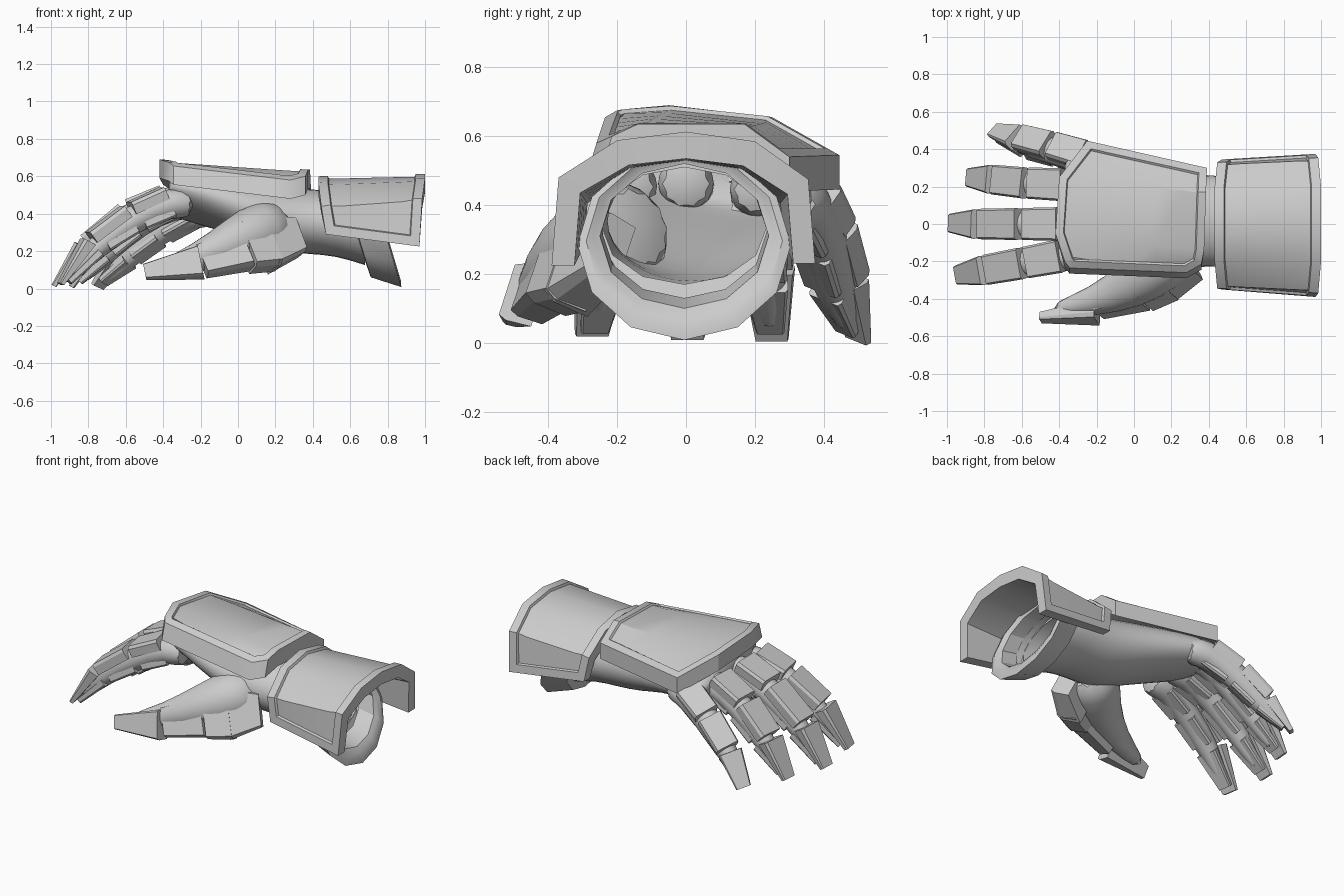
import bpy, bmesh, math
from mathutils import Vector as V

if "Cube" in bpy.data.objects:
    bpy.data.objects.remove(bpy.data.objects["Cube"])


def finish(name, bm, smooth=None):
    bmesh.ops.recalc_face_normals(bm, faces=bm.faces)
    me = bpy.data.meshes.new(name)
    bm.to_mesh(me)
    bm.free()
    ob = bpy.data.objects.new(name, me)
    bpy.context.collection.objects.link(ob)
    if smooth:
        bpy.ops.object.select_all(action='DESELECT')
        ob.select_set(True)
        bpy.context.view_layer.objects.active = ob
        bpy.ops.object.shade_smooth_by_angle(angle=math.radians(smooth))
    return ob


def loft(name, rings, cap0=True, cap1=True, smooth=None, subsurf=0):
    bm = bmesh.new()
    vs = [[bm.verts.new(p) for p in r] for r in rings]
    n = len(vs[0])
    for a, b in zip(vs, vs[1:]):
        for i in range(n):
            bm.faces.new((a[i], a[(i + 1) % n], b[(i + 1) % n], b[i]))
    if cap0:
        bm.faces.new(vs[0])
    if cap1:
        bm.faces.new(vs[-1])
    ob = finish(name, bm, smooth)
    if subsurf:
        m = ob.modifiers.new("round", 'SUBSURF')
        m.levels = m.render_levels = subsurf
    return ob


def ellipse(x, cy, cz, ry, rz, n=12, shear=0.0, roll=0.0):
    pts = []
    for i in range(n):
        a = 2 * math.pi * i / n
        y, z = ry * math.cos(a), rz * math.sin(a)
        y, z = (y * math.cos(roll) - z * math.sin(roll), y * math.sin(roll) + z * math.cos(roll))
        pts.append(V((x - shear * z, cy + y, cz + z)))
    return pts


def tube(name, path, radii, n=10):
    path = [V(p) for p in path]
    rings = []
    for i, p in enumerate(path):
        d = (path[min(i + 1, len(path) - 1)] - path[max(i - 1, 0)]).normalized()
        s = d.cross(V((0, 0, 1))).normalized()
        u = s.cross(d)
        rings.append([p + radii[i] * (s * math.cos(2 * math.pi * k / n) + u * math.sin(2 * math.pi * k / n))
                      for k in range(n)])
    return loft(name, rings, smooth=60, subsurf=1)


def slab(name, p0, p1, w0, w1, d0, d1, up):
    # chamfered armour block; p0-p1 is the centre line of its outer face
    p0, p1 = V(p0), V(p1)
    d = (p1 - p0).normalized()
    s = d.cross(V(up)).normalized()
    u = s.cross(d)
    prof = [(-.95, -1), (-1, -.25), (-.88, 0), (.88, 0), (1, -.25), (.95, -1)]
    return loft(name, [[p + s * (a * w) + u * (b * t) for a, b in prof]
                       for p, w, t in ((p0, w0, d0), (p1, w1, d1))])


def plate(name, front, back, rows, inner, border, depth):
    # thick armour shell between two edge profiles, with a recessed field on top
    bm = bmesh.new()
    n = len(front)
    pts = [[V(a).lerp(V(b), r / rows) for a, b in zip(front, back)] for r in range(rows + 1)]
    top = [[bm.verts.new(p) for p in row] for row in pts]
    low = [[bm.verts.new(inner(p)) for p in row] for row in pts]
    field = []
    for r in range(rows):
        for i in range(n - 1):
            q = [(r, i), (r + 1, i), (r + 1, i + 1), (r, i + 1)]
            field.append(bm.faces.new([top[a][b] for a, b in q]))
            bm.faces.new([low[a][b] for a, b in reversed(q)])
    loop = ([(0, i) for i in range(n)] + [(r, n - 1) for r in range(1, rows + 1)]
            + [(rows, i) for i in range(n - 2, -1, -1)] + [(r, 0) for r in range(rows - 1, 0, -1)])
    for (a, b), (c, d) in zip(loop, loop[1:] + loop[:1]):
        bm.faces.new((top[a][b], top[c][d], low[c][d], low[a][b]))
    bmesh.ops.recalc_face_normals(bm, faces=bm.faces)
    bmesh.ops.inset_region(bm, faces=field, thickness=border, use_even_offset=True)
    bmesh.ops.inset_region(bm, faces=field, thickness=.006, depth=-depth, use_even_offset=True)
    return finish(name, bm, 31)


# Soft glove body: open at the sleeve, wrist to knuckles
body = [(.68, 0, .325, .255, .205, 0), (.52, .01, .35, .25, .178, 0), (.38, .02, .355, .245, .175, 0),
        (.2, .01, .38, .28, .185, 0), (0, .03, .43, .31, .155, -.08), (-.2, .07, .475, .33, .13, -.17),
        (-.33, .09, .49, .325, .10, -.2), (-.38, .09, .49, .29, .07, -.2)]
loft("glove_body", [ellipse(x, cy, cz, ry, rz, 16, 0, ro) for x, cy, cz, ry, rz, ro in body],
     cap0=False, smooth=60, subsurf=1)

# Sleeve ring with rim, hollow through to the glove
sleeve = [(.62, .34, .24, .17), (.635, .31, .265, .25), (.79, .285, .31, .277), (.795, .295, .285, .255),
          (.78, .31, .265, .23), (.77, .31, .245, .21), (.67, .325, .24, .195)]
loft("sleeve_ring", [ellipse(x, -.005, cz, ry, rz, 12, .3) for x, cz, ry, rz in sleeve],
     cap0=False, cap1=False, smooth=32)

# Forearm cuff
plate("forearm_cuff",
      [(.47, -.35, .29), (.445, -.345, .44), (.43, -.19, .565), (.43, 0, .6),
       (.43, .19, .56), (.445, .33, .44), (.47, .345, .29)],
      [(.97, -.39, .225), (.985, -.37, .48), (1, -.2, .588), (1, 0, .613),
       (1, .2, .585), (.985, .355, .475), (.97, .375, .23)],
      5, lambda p: V((p.x, p.y * .83, p.z - max(0, p.z - .3) * .25)), .05, .014)

# Plate over the back of the hand
plate("hand_back_plate",
      [(-.345, -.235, .655), (-.37, -.2, .675), (-.42, -.05, .69), (-.40, .25, .655), (-.25, .445, .545)],
      [(.28, -.26, .58), (.36, -.215, .60), (.375, -.14, .635), (.385, .17, .635), (.39, .3, .54)],
      6, lambda p: V((p.x, p.y - (.03 if p.y < -.17 else 0), p.z - .1)), .042, .012)

# Fingers: outer line knuckle to tip, half width
fingers = {
    "index": ([(-.39, -.17, .55), (-.60, -.21, .455), (-.82, -.25, .29), (-.96, -.275, .03)], .09),
    "middle": ([(-.40, .0, .56), (-.62, .0, .47), (-.86, .0, .27), (-.995, .005, .02)], .09),
    "ring": ([(-.38, .21, .54), (-.59, .22, .43), (-.78, .24, .25), (-.90, .25, .015)], .088),
    "little": ([(-.27, .385, .49), (-.46, .44, .38), (-.64, .485, .22), (-.76, .51, .015)], .08),
}
for name, (pts, w) in fingers.items():
    P = [V(p) for p in pts]
    up = V((0, .4, 1)) if name == "little" else V((0, 0, 1))
    core, under = [], []
    for i, p in enumerate(P):
        d = (P[min(i + 1, 3)] - P[max(i - 1, 0)]).normalized()
        u = d.cross(up).normalized().cross(d)
        core.append(p - u * (.09 if i < 3 else .04) - (d * .04 if i == 3 else d * 0))
        under.append(p - u * (.172, .168, .15, .07)[i])
    root = core[0] + V((.12, -.04 * (name == "little"), -.02))
    tube(name + "_finger_core", [root] + core, [.09, .087, .083, .07, .03])
    widths = [w, w * .95, w * .88, w * .55]
    deep = [.07, .07, .07, .025]
    under[3].z = max(under[3].z, .02)
    for i in range(3):
        last = i == 2
        w1 = widths[3] if last else widths[i] * .95
        slab(f"{name}_finger_plate_{i + 1}", P[i].lerp(P[i + 1], .09), P[i].lerp(P[i + 1], 1 if last else .93),
             widths[i], w1, deep[i], deep[3] if last else deep[i], up)
        # pads on the palm side
        slab(f"{name}_finger_pad_{i + 1}", under[i].lerp(under[i + 1], .1),
             under[i].lerp(under[i + 1], .97 if last else .9),
             widths[i] * .85, w1 * .85, .045, .03 if last else .045, -up)

# Thumb core and web
tube("thumb_core", [(.24, -.13, .34), (.13, -.21, .31), (-.01, -.33, .25), (-.22, -.42, .16), (-.44, -.46, .10)],
     [.14, .175, .135, .08, .038], 12)

# Thumb armour
up = (-.1, -1, .3)
slab("thumb_base_plate", (.34, -.27, .30), (.18, -.37, .275), .10, .155, .12, .16, up)
slab("thumb_knuckle_plate", (.19, -.365, .28), (.06, -.43, .25), .155, .135, .14, .14, up)
slab("thumb_middle_plate", (.045, -.43, .245), (-.19, -.485, .165), .125, .09, .13, .10, up)
slab("thumb_tip_plate", (-.20, -.52, .155), (-.50, -.52, .095), .088, .042, .10, .04, up)
